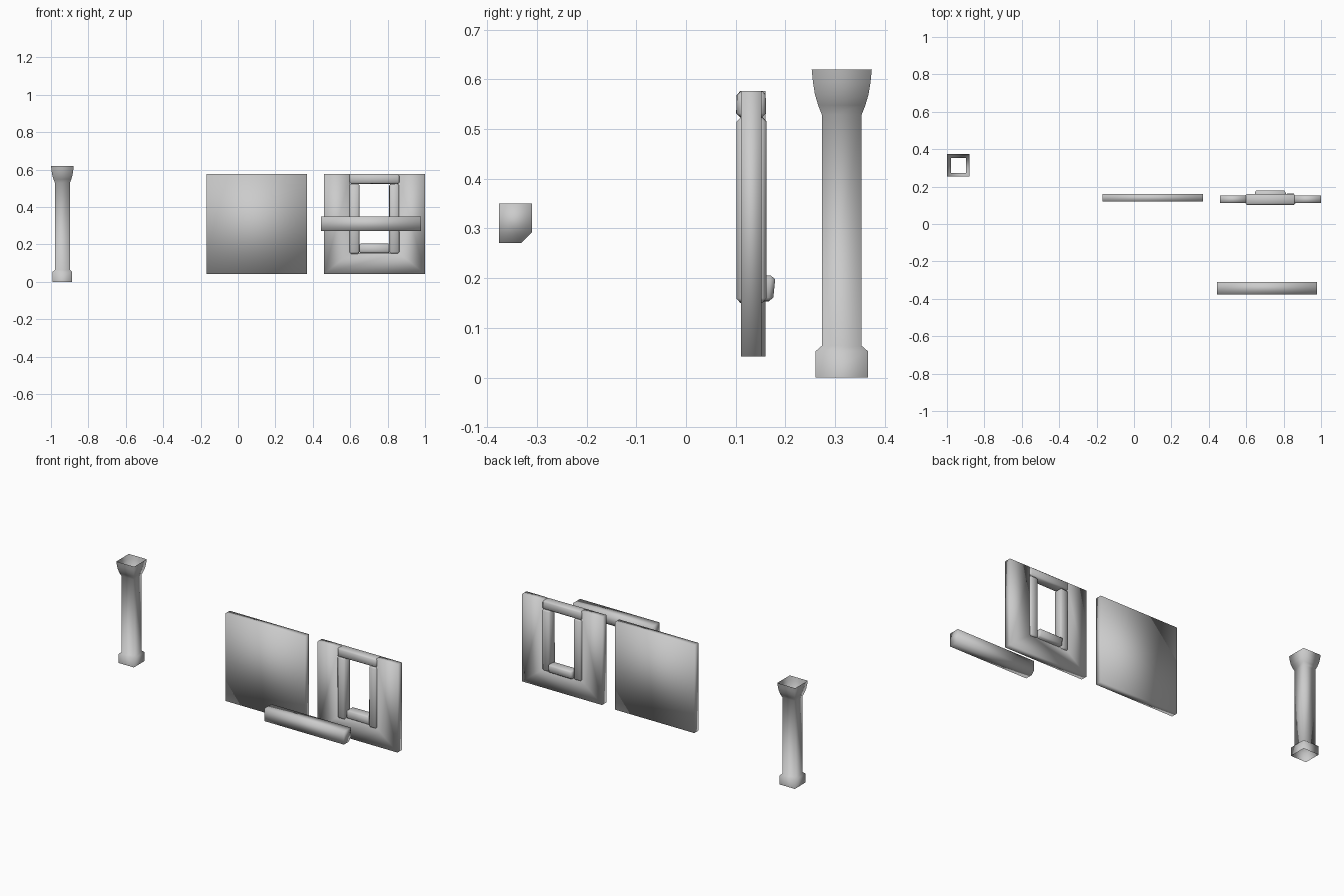
import bpy, bmesh, random
from mathutils import Vector

if "Cube" in bpy.data.objects:
    bpy.data.objects.remove(bpy.data.objects["Cube"])

random.seed(4)


def finish(bm, name):
    bmesh.ops.recalc_face_normals(bm, faces=bm.faces)
    me = bpy.data.meshes.new(name)
    bm.to_mesh(me)
    bm.free()
    for p in me.polygons:
        p.use_smooth = True
    ob = bpy.data.objects.new(name, me)
    bpy.context.collection.objects.link(ob)
    return ob


def prism(name, points, caps, to3d, a, b):
    """Extrude a 2D outline between a and b; caps lists the end faces."""
    bm = bmesh.new()
    ends = [[bm.verts.new(to3d(p, t)) for p in points] for t in (a, b)]
    n = len(points)
    for i in range(n):
        j = (i + 1) % n
        bm.faces.new((ends[0][i], ends[0][j], ends[1][j], ends[1][i]))
    for ring in ends:
        for cap in caps:
            bm.faces.new([ring[i] for i in cap])
    return finish(bm, name)


def along_y(p, t):
    return (p[0], t, p[1])


def along_x(p, t):
    return (t, p[0], p[1])


def timber(name, lo, hi, wobble=0.0012, bevel=0.008):
    """Slightly uneven, softly bevelled wooden piece."""
    lo, hi = Vector(lo), Vector(hi)
    mid, size = (lo + hi) / 2, hi - lo
    bm = bmesh.new()
    bmesh.ops.create_cube(bm, size=1)
    for v in bm.verts:
        v.co = Vector([mid[i] + v.co[i] * size[i] for i in range(3)])
    bmesh.ops.bevel(bm, geom=list(bm.edges), offset=bevel, segments=1,
                    profile=0.5, affect='EDGES')
    for v in bm.verts:
        v.co += Vector([random.uniform(-wobble, wobble) for _ in range(3)])
    return finish(bm, name)


# Hollow square pillar, open at both ends: (z, half width)
cx, cy = -0.939, 0.3135
profile = [(0, 0.0525), (0.053, 0.0525), (0.064, 0.04), (0.529, 0.04),
           (0.548, 0.0475), (0.57, 0.054), (0.595, 0.058), (0.62, 0.0605)]
bm = bmesh.new()
rings = [[bm.verts.new((cx + sx * h, cy + sy * h, z))
          for sx, sy in ((-1, -1), (1, -1), (1, 1), (-1, 1))]
         for z, h in profile]
for r0, r1 in zip(rings, rings[1:]):
    for i in range(4):
        j = (i + 1) % 4
        bm.faces.new((r0[i], r0[j], r1[j], r1[i]))
finish(bm, "pillar")

# Plain wall panel
z0, z1 = 0.042, 0.577
prism("wall_panel", [(-0.168, z0), (0.368, z0), (0.368, z1), (-0.168, z1)],
      [(0, 1, 2, 3)], along_y, 0.119, 0.16)

# Wall with window opening, notched from the top
prism("window_wall",
      [(0.461, z0), (1.0, z0), (1.0, z1), (0.858, z1),
       (0.858, 0.155), (0.6, 0.155), (0.6, z1), (0.461, z1)],
      [(0, 1, 4, 5), (1, 2, 3, 4), (0, 5, 6, 7)], along_y, 0.111, 0.152)

# Wooden window frame
timber("window_lintel", (0.596, 0.102, 0.524), (0.862, 0.161, z1))
for side, x in (("left", 0.596), ("right", 0.809)):
    timber("window_post_" + side, (x, 0.102, 0.151), (x + 0.053, 0.161, 0.524))
sill = timber("window_sill", (0.647, 0.117, 0.153), (0.811, 0.177, 0.205))
for v in sill.data.vertices:  # slight forward lean
    v.co.y += (v.co.z - 0.179) * 0.08

# Beam with one chamfered lower edge
prism("beam", [(-0.376, 0.271), (-0.331, 0.271), (-0.31, 0.292),
               (-0.31, 0.35), (-0.376, 0.35)],
      [(0, 1, 2, 3, 4)], along_x, 0.443, 0.979)
